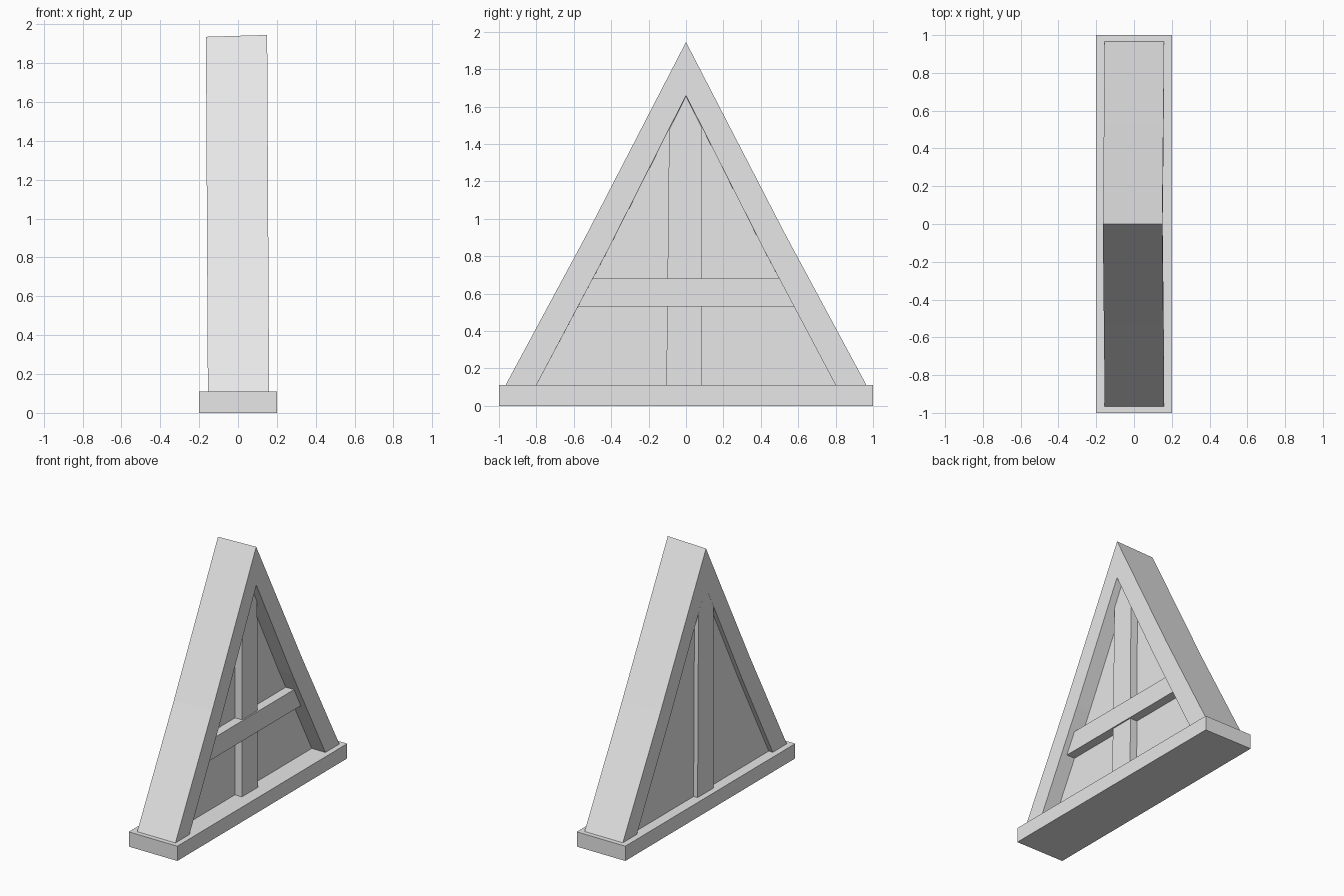
import bpy
import bmesh

cube = bpy.data.objects.get("Cube")
if cube:
    bpy.data.objects.remove(cube, do_unlink=True)

GREY = (0.8, 0.8, 0.8, 1.0)
mat = bpy.data.materials.new("plain grey")
mat.use_nodes = True
mat.diffuse_color = GREY
mat.node_tree.nodes["Principled BSDF"].inputs["Base Color"].default_value = GREY

BASE_TOP = 0.11


def prism(name, profile, x0, x1, lean=True):
    """Extrude a (y, z) outline from x0 to x1, with a slight hand-made lean."""
    bm = bmesh.new()
    face = bm.faces.new([bm.verts.new((x0, y, z)) for y, z in profile])
    out = bmesh.ops.extrude_face_region(bm, geom=[face])
    for v in out["geom"]:
        if isinstance(v, bmesh.types.BMVert):
            v.co.x = x1
    if lean:
        for v in bm.verts:
            rise = max(0, v.co.z - BASE_TOP) / 1.83
            v.co.z += 0.03 * v.co.x * rise
            v.co.x -= 0.01 * rise
    bmesh.ops.recalc_face_normals(bm, faces=bm.faces)
    mesh = bpy.data.meshes.new(name)
    bm.to_mesh(mesh)
    bm.free()
    mesh.materials.append(mat)
    obj = bpy.data.objects.new(name, mesh)
    bpy.context.collection.objects.link(obj)
    return obj


def arch(foot, knee, apex):
    """Mirrored outline running from one foot over the apex to the other."""
    half = [foot, knee]
    return [(-y, z) for y, z in half] + [(0, apex)] + half[::-1]


# Base plinth
prism("base", [(-1, 0), (1, 0), (1, BASE_TOP), (-1, BASE_TOP)], -0.2, 0.2, lean=False)

# Two slightly bowed legs joined at the peak
outer = arch((0.965, BASE_TOP), (0.528, 0.92), 1.94)
inner = arch((0.8, BASE_TOP), (0.418, 0.83), 1.655)
prism("a_frame", outer + inner[::-1], -0.155, 0.16)

# Recessed wall, its edges tucked into the legs
prism("wall_panel", arch((0.83, BASE_TOP), (0.45, 0.83), 1.71), -0.122, 0.048)

# Upright post, ending under the peak
prism("upright_post",
      [(-0.105, BASE_TOP), (0.085, BASE_TOP), (0.085, 1.485), (0, 1.655), (-0.09, 1.475)],
      -0.155, 0.106)

# Crossbar on one side only
prism("crossbar", [(-0.59, 0.53), (0.59, 0.53), (0.51, 0.68), (-0.51, 0.68)], 0.03, 0.116)
